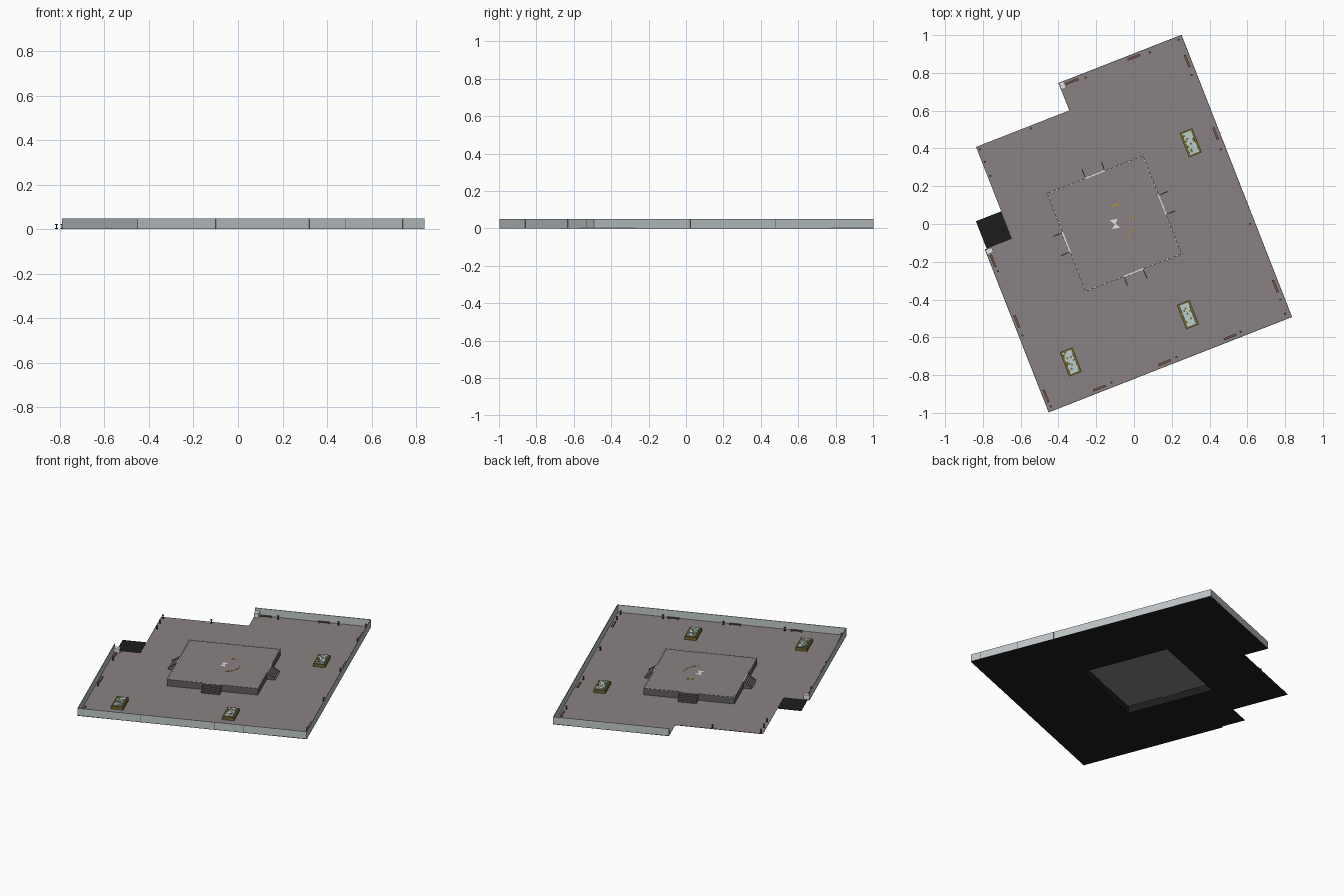
import bpy, bmesh, math, random
from mathutils import Matrix, Vector

random.seed(4)
if "Cube" in bpy.data.objects:
    bpy.data.objects.remove(bpy.data.objects["Cube"])

TURN = Matrix.Rotation(math.radians(21.4), 4, 'Z')


def material(name, r, g, b):
    m = bpy.data.materials.new(name)
    m.use_nodes = True
    m.diffuse_color = (r, g, b, 1)
    m.node_tree.nodes["Principled BSDF"].inputs["Base Color"].default_value = (r, g, b, 1)
    return m


PAVING = material("mauve paving", .255, .222, .23)
WALL = material("blue grey wall", .53, .575, .59)
STONE = material("dark stone", .12, .11, .114)
BLACK = material("black", .012, .012, .012)
WOOD = material("brown wood", .2, .1, .06)
OLIVE = material("olive hedge", .16, .135, .025)
FLOWER = material("pale flowers", .5, .6, .6)
WHITE = material("white", .75, .76, .75)
GOLD = material("gold", .45, .29, .03)


def add_box(bm, u0, u1, v0, v1, z0, z1, mat=0):
    """Axis aligned box in the plaza's own frame."""
    size = Vector((u1 - u0, v1 - v0, z1 - z0))
    mid = Vector((u0 + u1, v0 + v1, z0 + z1)) / 2
    verts = bmesh.ops.create_cube(
        bm, size=1, matrix=Matrix.Translation(mid) @ Matrix.Diagonal((*size, 1)))["verts"]
    for f in {f for v in verts for f in v.link_faces}:
        f.material_index = mat
    return verts


def block(bm, u, v, w, d, z0, z1, mat=0):
    return add_box(bm, u - w / 2, u + w / 2, v - d / 2, v + d / 2, z0, z1, mat)


def open_below(bm):
    bm.normal_update()
    bmesh.ops.delete(bm, geom=[f for f in bm.faces if f.normal.z < -.9], context='FACES')


def finish(name, bm, *mats, top=None):
    """Turn the bmesh into an object; upward faces may take slot 'top'."""
    bm.normal_update()
    if top is not None:
        for f in bm.faces:
            if f.normal.z > .9:
                f.material_index = top
    bm.transform(TURN)
    mesh = bpy.data.meshes.new(name)
    bm.to_mesh(mesh)
    bm.free()
    for m in mats:
        mesh.materials.append(m)
    ob = bpy.data.objects.new(name, mesh)
    bpy.context.collection.objects.link(ob)


# Main extents
L, R, F, B = -.785, .6, -.764, .841
STEP_U, NOTCH_U, STEP_V, NOTCH_V = -.63, -.1, .163, .685
PU0, PU1, PV0, PV1, PH = -.37, .178, -.24, .32, .045
CU, CV = (PU0 + PU1) / 2, (PV0 + PV1) / 2

# Floor slab: outline with an opening beneath the raised stage
outline = [(L, F), (R, F), (R, B), (NOTCH_U, B), (NOTCH_U, NOTCH_V),
           (STEP_U, NOTCH_V), (STEP_U, STEP_V), (L, STEP_V)]
opening = [(PU0, PV0), (PU1, PV0), (PU1, PV1), (PU0, PV1)]
curve = bpy.data.curves.new("floor_outline", 'CURVE')
curve.dimensions, curve.fill_mode, curve.extrude = '2D', 'BOTH', .001
for loop in (outline, opening):
    s = curve.splines.new('POLY')
    s.points.add(len(loop) - 1)
    for p, (u, v) in zip(s.points, loop):
        p.co = (u, v, 0, 1)
    s.use_cyclic_u = True
helper = bpy.data.objects.new("floor_outline", curve)
bpy.context.collection.objects.link(helper)
mesh = bpy.data.meshes.new_from_object(helper.evaluated_get(bpy.context.evaluated_depsgraph_get()))
bpy.data.objects.remove(helper)
bm = bmesh.new()
bm.from_mesh(mesh)
bmesh.ops.remove_doubles(bm, verts=bm.verts, dist=1e-5)
bmesh.ops.recalc_face_normals(bm, faces=bm.faces)
bmesh.ops.translate(bm, verts=bm.verts, vec=(0, 0, .001))
for f in bm.faces:
    f.material_index = 0
finish("floor", bm, BLACK, PAVING, top=1)

# Entrance pad beside the step in the outline
bm = bmesh.new()
add_box(bm, -.774, STEP_U - .001, STEP_V, .319, 0, .002)
finish("entrance_pad", bm, BLACK)

# Perimeter walls with thin panel joints
T, H = .004, .049
bm = bmesh.new()
add_box(bm, L, R, F, F + T, 0, H)
add_box(bm, R - T, R, F + T, B, 0, H)
add_box(bm, NOTCH_U, R - T, B - T, B, 0, H)
add_box(bm, L, L + T, F + T, STEP_V, 0, H)
for u in (-.406, .045, .217, .496):
    block(bm, u, F, .0015, .001, 0, H, 1)
for v in (-.7, -.45, -.21, .04, .28):
    block(bm, R, v, .001, .0015, 0, H, 1)
finish("perimeter_wall", bm, WALL, STONE)

# Raised stage, hollow below, with a lining
bm = bmesh.new()
add_box(bm, PU0, PU1, PV0, PV1, 0, PH)
open_below(bm)
finish("stage", bm, STONE, PAVING, top=1)
bm = bmesh.new()
add_box(bm, PU0 + .001, PU1 - .001, PV0 + .001, PV1 - .001, 0, PH - .001)
open_below(bm)
finish("stage_lining", bm, BLACK, PAVING, top=1)

# Stairs with side rails and a pale threshold on all four sides
stairs, rails, thresholds = bmesh.new(), bmesh.new(), bmesh.new()
STEPS, RUN, HALF = 6, .05, .055
for k in range(4):
    reach = (PU1 - PU0) / 2 if k % 2 == 0 else (PV1 - PV0) / 2
    place = Matrix.Translation((CU, CV, 0)) @ Matrix.Rotation(k * math.pi / 2, 4, 'Z')
    for i in range(STEPS):
        a = reach + RUN * i / STEPS
        vs = add_box(stairs, a, a + RUN / STEPS, -HALF, HALF, .001, PH * (STEPS - i) / (STEPS + 1))
        bmesh.ops.transform(stairs, matrix=place, verts=vs)
    for side in (-HALF, HALF):
        vs = block(rails, reach + RUN / 2, side, RUN, .002, .001, .012)
        for v in vs:
            if v.co.x < reach + RUN / 2:
                v.co.z += PH - .01
        bmesh.ops.transform(rails, matrix=place, verts=vs)
    vs = block(thresholds, reach - .001, 0, .007, 2 * HALF, PH - .002, PH + .0015)
    bmesh.ops.transform(thresholds, matrix=place, verts=vs)
finish("stairs", stairs, STONE, PAVING, top=1)
finish("stair_rails", rails, STONE)
finish("stair_thresholds", thresholds, WHITE)

# Small lights around the stage edge
bm = bmesh.new()
N = 20
for i in range(N + 1):
    t = i / N
    u, v = PU0 + t * (PU1 - PU0), PV0 + t * (PV1 - PV0)
    for p in ((u, PV0), (u, PV1), (PU0, v), (PU1, v)):
        block(bm, *p, .008, .008, PH - .001, PH + .003)
finish("edge_lights", bm, WHITE)

# Inlaid ornaments on the stage: facing triangles, a bar and a thin arc
bm = bmesh.new()
centre = Vector((-.093, .037, PH + .001))
for sign in (-1, 1):
    tri = [centre + sign * Vector(p) for p in ((-.003, -.003, 0), (.024, .02, 0), (-.018, .028, 0))]
    for p in tri:
        p.z = centre.z
    bm.faces.new([bm.verts.new(p) for p in tri])
bm.normal_update()
for f in bm.faces:
    if f.normal.z < 0:
        f.normal_flip()
finish("white_inlay", bm, WHITE)
bm = bmesh.new()
block(bm, -.056, .13, .038, .01, PH, PH + .002)
for i in range(8):
    vs = block(bm, .097, 0, .005, .015, PH, PH + .002)
    spot = Matrix.Translation((centre.x, centre.y, 0)) @ Matrix.Rotation(math.radians(-66 + i * 9), 4, 'Z')
    bmesh.ops.transform(bm, matrix=spot, verts=vs)
finish("gold_inlay", bm, GOLD)

# Planters: hedge border around a speckled flower bed
bm = bmesh.new()
W, D, RIM, CELL = .072, .138, .009, .01
for u, v in ((.436, .291), (.09, -.551), (-.578, -.558)):
    block(bm, u, v, W, D, .001, .018)
    for s in (-1, 1):
        block(bm, u + s * (W - RIM) / 2, v, RIM, D, .018, .022)
        block(bm, u, v + s * (D - RIM) / 2, W - 2 * RIM, RIM, .018, .022)
    for i in range(5):
        for j in range(12):
            block(bm, u + (i - 2) * CELL, v + (j - 5.5) * CELL, CELL, CELL,
                  .016, random.uniform(.024, .029), random.choice((1, 1, 1, 1, 1, 1, 0)))
finish("planters", bm, OLIVE, FLOWER)

# Benches along the walls
bm = bmesh.new()
along_u = [(-.03, .822), (.321, .822), (.256, -.742), (-.117, -.742), (-.488, -.742)]
along_v = [(.577, .7), (.577, .288), (.577, -.579), (-.766, -.678), (-.766, -.253), (-.766, .09)]
for spots, w, d in ((along_u, .07, .012), (along_v, .012, .07)):
    for u, v in spots:
        block(bm, u, v, w, d, .008, .012)
        for s in (-.4, .4):
            block(bm, u + s * w * (w > d), v + s * d * (d > w), .008, .008, .001, .008, 1)
finish("benches", bm, WOOD, STONE)

# Lamp posts around the border
bm = bmesh.new()
lamps = [(.575, .822), (.41, .816), (.045, .815), (-.323, .67), (-.615, .665), (-.615, .595),
         (-.615, .515), (.572, .624), (.572, .2), (.572, -.224), (.576, -.655), (.572, -.734),
         (.318, -.737), (-.048, -.738), (-.418, -.738), (-.762, -.738), (-.765, -.334), (-.762, .03)]
for u, v in lamps:
    block(bm, u, v, .01, .01, .001, .005)
    block(bm, u, v, .005, .005, .005, .018)
    block(bm, u, v, .01, .01, .018, .024, 1)
finish("lamp_posts", bm, BLACK, STONE)

# Pale booths at the two wall ends
bm = bmesh.new()
block(bm, -.084, .82, .028, .036, .001, .03)
block(bm, -.764, .146, .034, .028, .001, .03)
finish("wall_end_booths", bm, WHITE)
